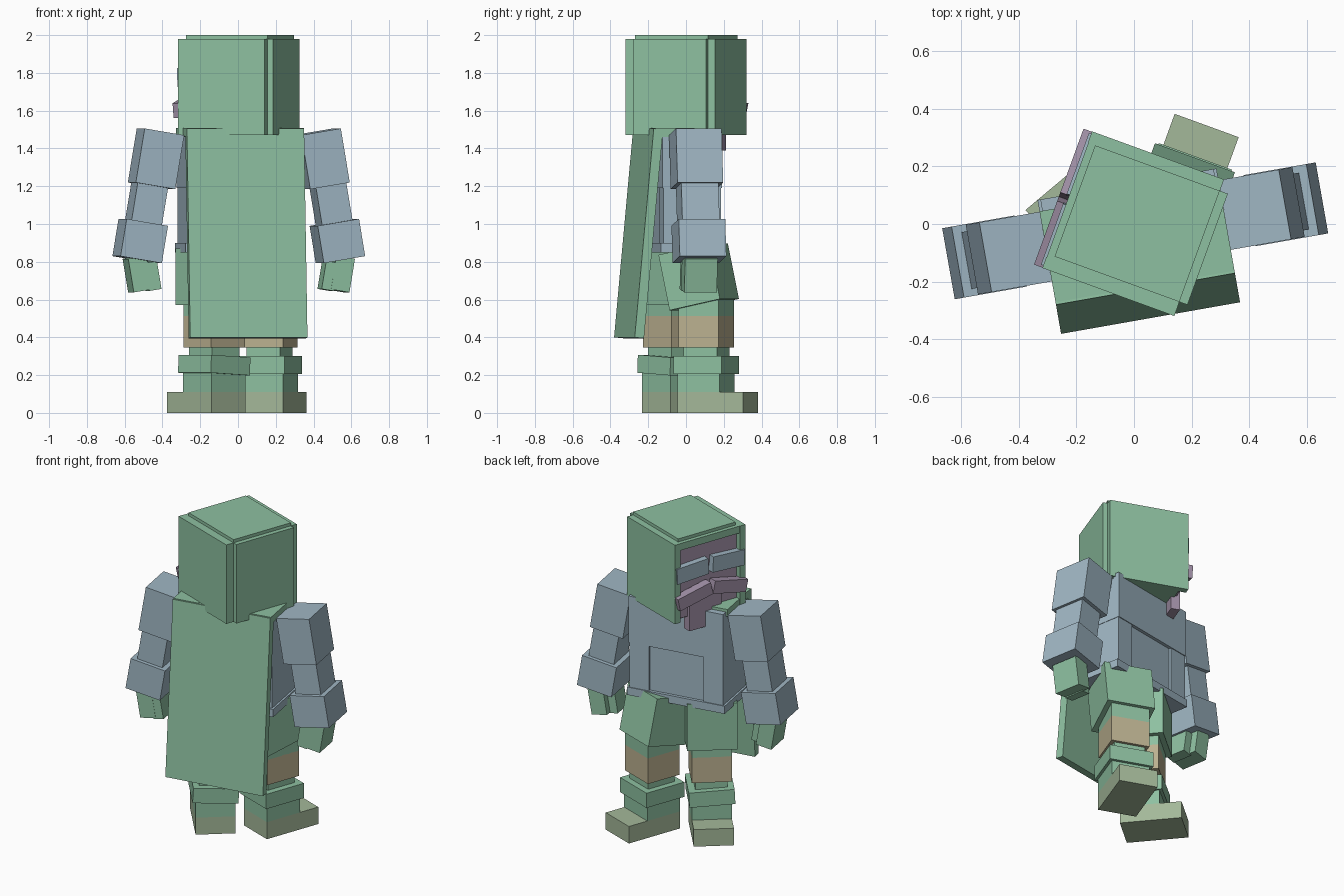
import bpy, bmesh, math
from mathutils import Matrix, Vector

if "Cube" in bpy.data.objects:
    bpy.data.objects.remove(bpy.data.objects["Cube"])


def material(name, rgb):
    m = bpy.data.materials.new(name)
    m.diffuse_color = (*rgb, 1)
    m.use_nodes = True
    m.node_tree.nodes["Principled BSDF"].inputs["Base Color"].default_value = m.diffuse_color
    return m


GREEN = material("cloth green", (0.27, 0.53, 0.355))
BLUE = material("steel blue", (0.35, 0.47, 0.55))
PURPLE = material("dusty purple", (0.37, 0.29, 0.40))
TAN = material("tan leather", (0.50, 0.44, 0.28))
SAGE = material("sage boot", (0.37, 0.48, 0.32))


def box(name, yaw, lo, hi, mat, tilt=0, axis='X'):
    """Box given by its corners in a frame turned by yaw, tilted about its own centre."""
    lo, hi = Vector(lo), Vector(hi)
    size, centre = hi - lo, (lo + hi) / 2
    bm = bmesh.new()
    bmesh.ops.create_cube(bm, size=1)
    bm.transform(Matrix.Rotation(math.radians(yaw), 4, 'Z')
                 @ Matrix.Translation(centre)
                 @ Matrix.Rotation(math.radians(tilt), 4, axis)
                 @ Matrix.Diagonal((*size, 1)))
    mesh = bpy.data.meshes.new(name)
    bm.to_mesh(mesh)
    bm.free()
    mesh.materials.append(mat)
    ob = bpy.data.objects.new(name, mesh)
    bpy.context.collection.objects.link(ob)
    return ob


def block(name, yaw, c, s, mat, tilt=0, axis='X'):
    """Same, from centre and size."""
    c, s = Vector(c), Vector(s)
    return box(name, yaw, c - s / 2, c + s / 2, mat, tilt, axis)


# Head and hood, local +y is the face
H = 70
box("head", H, (-0.22, -0.24, 1.47), (0.22, 0.20, 1.98), GREEN)
box("hood_back", H, (-0.20, -0.27, 1.47), (0.21, -0.235, 1.98), GREEN)
box("hood_top", H, (-0.20, -0.24, 1.97), (0.21, 0.22, 2.0), GREEN)
box("hood_brow_rim", H, (-0.22, 0.19, 1.935), (0.22, 0.245, 1.98), GREEN)
box("face", H, (-0.21, 0.19, 1.48), (0.21, 0.215, 1.94), PURPLE)
box("beard", H, (-0.09, 0.18, 1.39), (0.14, 0.235, 1.60), PURPLE)
for side in (-1, 1):
    block("hood_side", H, (side * 0.232, 0.003, 1.725), (0.04, 0.487, 0.51), GREEN)
    block("eyebrow", H, (side * 0.128, 0.23, 1.78), (0.225, 0.05, 0.10), BLUE, side * 3, 'Y')
    block("moustache", H, (side * 0.125, 0.25, 1.625), (0.24, 0.055, 0.08), PURPLE, side * 12, 'Y')

# Torso
B = 10
box("torso", B, (-0.29, -0.17, 0.87), (0.29, 0.12, 1.48), BLUE)
box("chest_plate", B, (-0.305, -0.18, 1.19), (0.305, 0.14, 1.49), BLUE)
box("belt", B, (-0.315, -0.19, 0.85), (0.315, 0.14, 0.90), BLUE)
for side in (-1, 1):
    block("waist_plate", B, (side * 0.24, -0.02, 1.04), (0.125, 0.31, 0.32), BLUE)
    block("shoulder_cloth", B, (side * 0.235, -0.06, 1.485), (0.16, 0.32, 0.045), GREEN)
box("collar", B, (-0.31, -0.22, 1.46), (0.31, -0.05, 1.505), GREEN)

# Cape, leaning away from the body at its hem
block("cape", B, (0, -0.255, 0.95), (0.63, 0.05, 1.11), GREEN, -5.3, 'X')

# Arms
for side in (-1, 1):
    t = -9.5 * side
    block("upper_arm", B, (side * 0.445, -0.024, 1.345), (0.215, 0.245, 0.29), BLUE, t, 'Y')
    block("elbow", B, (side * 0.495, -0.024, 1.11), (0.165, 0.20, 0.24), BLUE, t, 'Y')
    block("gauntlet", B, (side * 0.53, -0.024, 0.91), (0.225, 0.25, 0.20), BLUE, t, 'Y')
    block("palm", B, (side * 0.545, -0.024, 0.735), (0.10, 0.175, 0.18), GREEN, -t, 'Y')
    block("fingers", B, (side * 0.475, -0.045, 0.725), (0.065, 0.13, 0.15), GREEN, -t, 'Y')

# Legs: yaw, sideways centre, heel position, thigh tilt, thigh centre, thigh height
for yaw, x, heel, tilt, ty, tz in ((-20, 0.12, 0.04, 12, 0.115, 0.72),
                                   (40, -0.139, -0.088, 0, 0.03, 0.72)):
    mid = heel + 0.118
    box("foot", yaw, (x - 0.118, heel, 0), (x + 0.118, heel + 0.367, 0.11), SAGE)
    box("shin", yaw, (x - 0.118, heel, 0.11), (x + 0.118, heel + 0.235, 0.21), GREEN)
    block("boot_cuff", yaw, (x, mid, 0.253), (0.27, 0.27, 0.095), GREEN, 3 - tilt / 4, 'Y')
    block("lower_knee", yaw, (x, mid, 0.33), (0.19, 0.19, 0.08), GREEN)
    block("knee_band", yaw, (x, mid, 0.43), (0.235, 0.225, 0.165), TAN)
    block("upper_knee", yaw, (x, mid, 0.565), (0.235, 0.225, 0.11), GREEN)
    block("thigh", yaw, (x, ty, tz), (0.295, 0.29, 0.30), GREEN, tilt, 'X')
